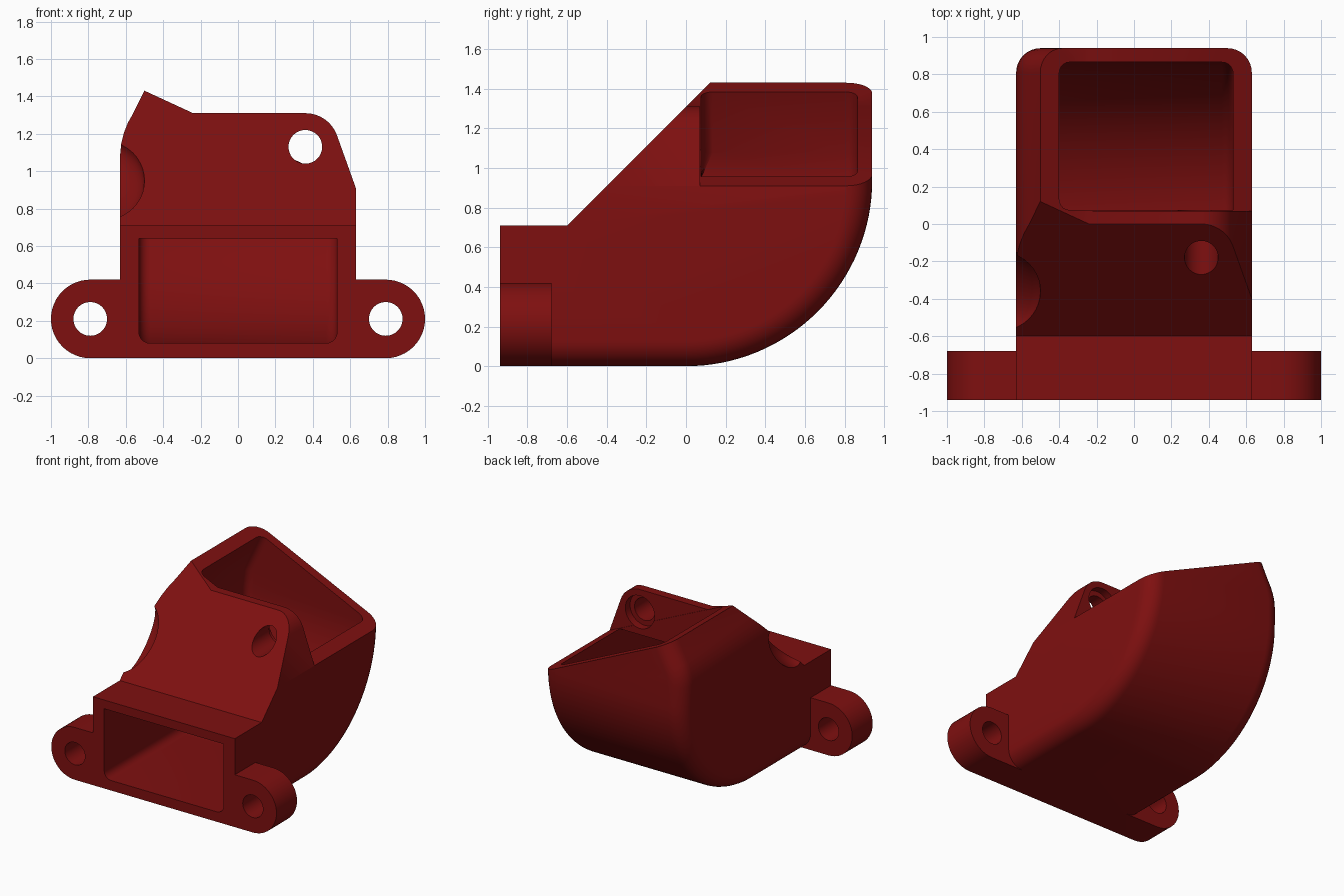
import bpy, bmesh, math
from mathutils import Vector, Matrix

if "Cube" in bpy.data.objects:
    bpy.data.objects.remove(bpy.data.objects["Cube"])

red = bpy.data.materials.new("dark_red")
red.diffuse_color = (0.21, 0.005, 0.005, 1)
red.use_nodes = True
red.node_tree.nodes["Principled BSDF"].inputs["Base Color"].default_value = red.diffuse_color


def arc(cx, cz, r, a0, a1, n):
    return [(cx + r * math.cos(math.radians(a0 + (a1 - a0) * i / n)),
             cz + r * math.sin(math.radians(a0 + (a1 - a0) * i / n))) for i in range(n + 1)]


def prism(name, pts, axis, lo, hi):
    """Extrude a 2D outline: axis 'x' takes (y, z) points, axis 'y' takes (x, z) points."""
    bm = bmesh.new()
    put = (lambda p, t: (t, p[0], p[1])) if axis == 'x' else (lambda p, t: (p[0], t, p[1]))
    a = [bm.verts.new(put(p, lo)) for p in pts]
    b = [bm.verts.new(put(p, hi)) for p in pts]
    bm.faces.new(a)
    bm.faces.new(b[::-1])
    n = len(pts)
    for i in range(n):
        bm.faces.new((a[i], b[i], b[(i + 1) % n], a[(i + 1) % n]))
    bmesh.ops.recalc_face_normals(bm, faces=bm.faces)
    return make(name, bm)


def make(name, bm):
    me = bpy.data.meshes.new(name)
    bm.to_mesh(me)
    bm.free()
    me.materials.append(red)
    ob = bpy.data.objects.new(name, me)
    bpy.context.collection.objects.link(ob)
    return ob


def combine(ob, tool, op):
    m = ob.modifiers.new("bool", 'BOOLEAN')
    m.operation, m.solver, m.object = op, 'EXACT', tool
    bpy.context.view_layer.objects.active = ob
    bpy.ops.object.modifier_apply(modifier=m.name)
    bpy.data.objects.remove(tool)


def round_sides(ob, radius, segs, wanted):
    """Round the edges between the side walls and the faces picked by 'wanted'."""
    bm = bmesh.new()
    bm.from_mesh(ob.data)
    bmesh.ops.remove_doubles(bm, verts=bm.verts, dist=1e-5)
    bm.normal_update()
    edges = []
    for e in bm.edges:
        if len(e.link_faces) == 2:
            f, g = sorted(e.link_faces, key=lambda q: abs(q.normal.x))
            if abs(f.normal.x) < 0.1 and abs(g.normal.x) > 0.7 and wanted(f):
                edges.append(e)
    bmesh.ops.bevel(bm, geom=edges, offset=radius, segments=segs, profile=0.5,
                    affect='EDGES', clamp_overlap=False)
    bm.to_mesh(ob.data)
    bm.free()


def hole(x, z, r, y0, y1):
    return prism("hole", arc(x, z, r, 0, 352.5, 47), 'y', y0, y1)


# Duct body: elbow side profile, limited by the leaning left wall
side = [(-0.94, 0)] + arc(0, 0.94, 0.94, -90, 0, 32) + [
    (0.94, 1.6), (0.29, 1.6), (-0.6, 0.71), (-0.94, 0.71)]
body = prism("duct_elbow", side, 'x', -0.63, 0.9)
left_wall = [(-0.63, -0.3), (0.63, -0.3), (0.63, 1.8), (-0.32, 1.8),
             (-0.56, 1.31), (-0.588, 1.26), (-0.61, 1.205), (-0.624, 1.15), (-0.63, 1.09)]
combine(body, prism("wall_limit", left_wall, 'y', -1.5, 1.5), 'INTERSECT')
round_sides(body, 0.13, 8, lambda f: f.normal.y - f.normal.z > 0.1)

# Front outline with the rounded screw tab on the right
tab = [(-1, -0.5), (0.9, -0.5), (0.9, 0.91), (0.63, 0.91)] + arc(0.36, 1.13, 0.18, 19, 90, 12) + [
    (-0.24, 1.31), (-0.5, 1.43), (-1, 1.66)]
combine(body, prism("tab_outline", tab, 'y', -1.5, 1.5), 'INTERSECT')

# Tilted rim of the rear opening
rim = [(-0.8, 1.568), (0.8, 0.832), (0.8, 2), (-0.8, 2)]
combine(body, prism("rim_cut", rim, 'y', 0.07, 1.5), 'DIFFERENCE')

# Mounting flange with two ears
ears = arc(0.79, 0.21, 0.21, -90, 90, 24) + arc(-0.79, 0.21, 0.21, 90, 270, 24)
combine(body, prism("ears", ears, 'y', -0.94, -0.68), 'UNION')

# Hollow air passage
path = [(-1.2, 0.08)] + arc(0, 0.94, 0.865, -90, 0, 32) + [
    (0.865, 1.7), (0.075, 1.7), (0.075, 0.95), (-0.6, 0.64), (-1.2, 0.64)]
path[1] = (0, 0.08)
passage = prism("passage", path, 'x', -0.53, 0.53)
inner = [(-0.53, -0.3), (0.8, -0.3), (0.8, 1.9), (-0.18, 1.9), (-0.40, 1.385), (-0.53, 1.08)]
combine(passage, prism("passage_limit", inner, 'y', -1.5, 1.5), 'INTERSECT')
round_sides(passage, 0.06, 5, lambda f: f.normal.z < 0.9 and
            f.calc_center_median().y > -1.1)
combine(body, passage, 'DIFFERENCE')

# Screw holes in the ears and the tab, with a recess behind the tab
for x in (-0.79, 0.79):
    combine(body, hole(x, 0.21, 0.09, -1.2, -0.5), 'DIFFERENCE')
combine(body, hole(0.36, 1.13, 0.09, -0.6, 0.3), 'DIFFERENCE')
combine(body, hole(0.36, 1.13, 0.13, 0.01, 0.3), 'DIFFERENCE')

# Scooped clearance on the left edge of the slope
bm = bmesh.new()
bmesh.ops.create_uvsphere(bm, u_segments=40, v_segments=24, radius=1)
bm.transform(Matrix.Translation(Vector((-0.71, -0.36, 0.95)))
             @ Matrix.Rotation(math.radians(45), 4, 'X')
             @ Matrix.Diagonal((0.21, 0.295, 0.13, 1)))
combine(body, make("scoop", bm), 'DIFFERENCE')

bpy.ops.object.select_all(action='DESELECT')
body.select_set(True)
bpy.context.view_layer.objects.active = body
bpy.ops.object.shade_smooth_by_angle(angle=math.radians(30))
